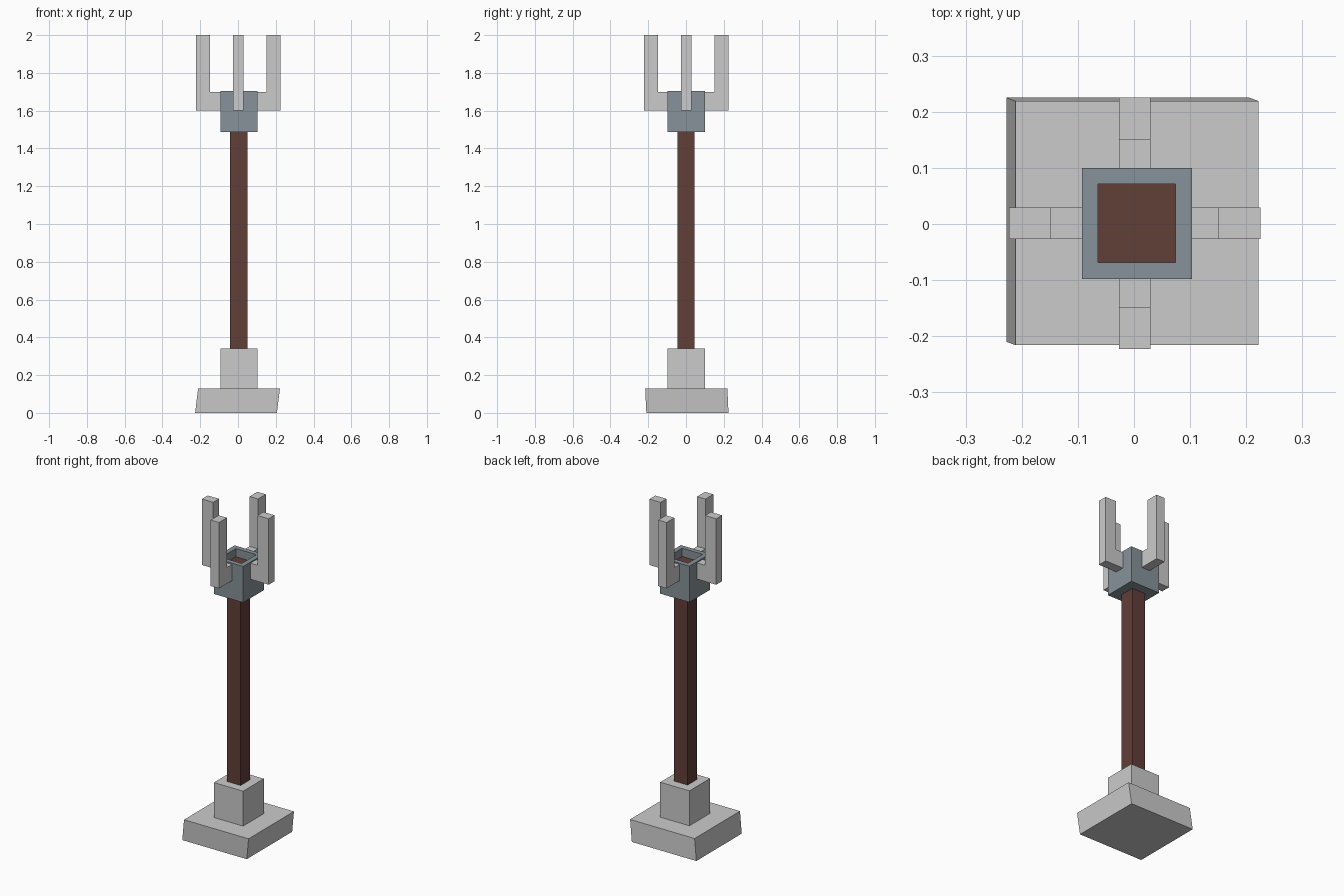
import bpy, bmesh, math
from mathutils import Matrix, Vector

if "Cube" in bpy.data.objects:
    bpy.data.objects.remove(bpy.data.objects["Cube"])

wood = bpy.data.materials.new("dark_wood")
wood.diffuse_color = (0.12, 0.05, 0.04, 1)
wood.use_nodes = True
wood.node_tree.nodes["Principled BSDF"].inputs["Base Color"].default_value = wood.diffuse_color


def finish(name, bm, mat=None):
    bmesh.ops.recalc_face_normals(bm, faces=bm.faces[:])
    me = bpy.data.meshes.new(name)
    bm.to_mesh(me)
    bm.free()
    ob = bpy.data.objects.new(name, me)
    bpy.context.collection.objects.link(ob)
    if mat:
        me.materials.append(mat)
    return ob


def box_mesh(x0, x1, y0, y1, z0, z1):
    bm = bmesh.new()
    bmesh.ops.create_cube(bm, size=1)
    for v in bm.verts:
        v.co = Vector((x0 if v.co.x < 0 else x1,
                       y0 if v.co.y < 0 else y1,
                       z0 if v.co.z < 0 else z1))
    return bm


# Base slab, slightly leaning
bm = box_mesh(-0.227, 0.206, -0.21, 0.225, 0, 0.13)
for v in bm.verts:
    if v.co.z > 0.1:
        v.co += Vector((0.016, -0.006, 0))
finish("base_slab", bm)

# Collar on the base
finish("base_collar", box_mesh(-0.093, 0.103, -0.098, 0.1, 0.13, 0.342))

# Wooden pole
finish("pole", box_mesh(-0.042, 0.049, -0.045, 0.044, 0.342, 1.486), wood)

# Head block with a square recess whose floor is wood
bm = box_mesh(-0.093, 0.103, -0.098, 0.1, 1.486, 1.705)
top = max(bm.faces, key=lambda f: f.calc_center_median().z)
bmesh.ops.inset_region(bm, faces=[top], thickness=0.041)
floor = bmesh.ops.extrude_discrete_faces(bm, faces=[top])["faces"][0]
bmesh.ops.translate(bm, verts=floor.verts[:], vec=(0, 0, -0.05))
floor.material_index = 1
head = finish("head_block", bm)
grey = bpy.data.materials.new("stone_grey")
grey.diffuse_color = (0.24, 0.29, 0.32, 1)
grey.use_nodes = True
grey.node_tree.nodes["Principled BSDF"].inputs["Base Color"].default_value = grey.diffuse_color
head.data.materials.append(grey)
head.data.materials.append(wood)

# Four L-shaped prongs around the head
profile = [(0.09, 1.6), (0.224, 1.6), (0.224, 2.0),
           (0.149, 2.0), (0.149, 1.698), (0.09, 1.698)]
for i, side in enumerate(("right", "back", "left", "front")):
    bm = bmesh.new()
    face = bm.faces.new([bm.verts.new((x, -0.028, z)) for x, z in profile])
    ext = bmesh.ops.extrude_face_region(bm, geom=[face])["geom"]
    bmesh.ops.translate(bm, vec=(0, 0.056, 0),
                        verts=[g for g in ext if isinstance(g, bmesh.types.BMVert)])
    bm.transform(Matrix.Translation((0.001, 0.001, 0))
                 @ Matrix.Rotation(i * math.pi / 2, 4, "Z"))
    finish("prong_" + side, bm)
